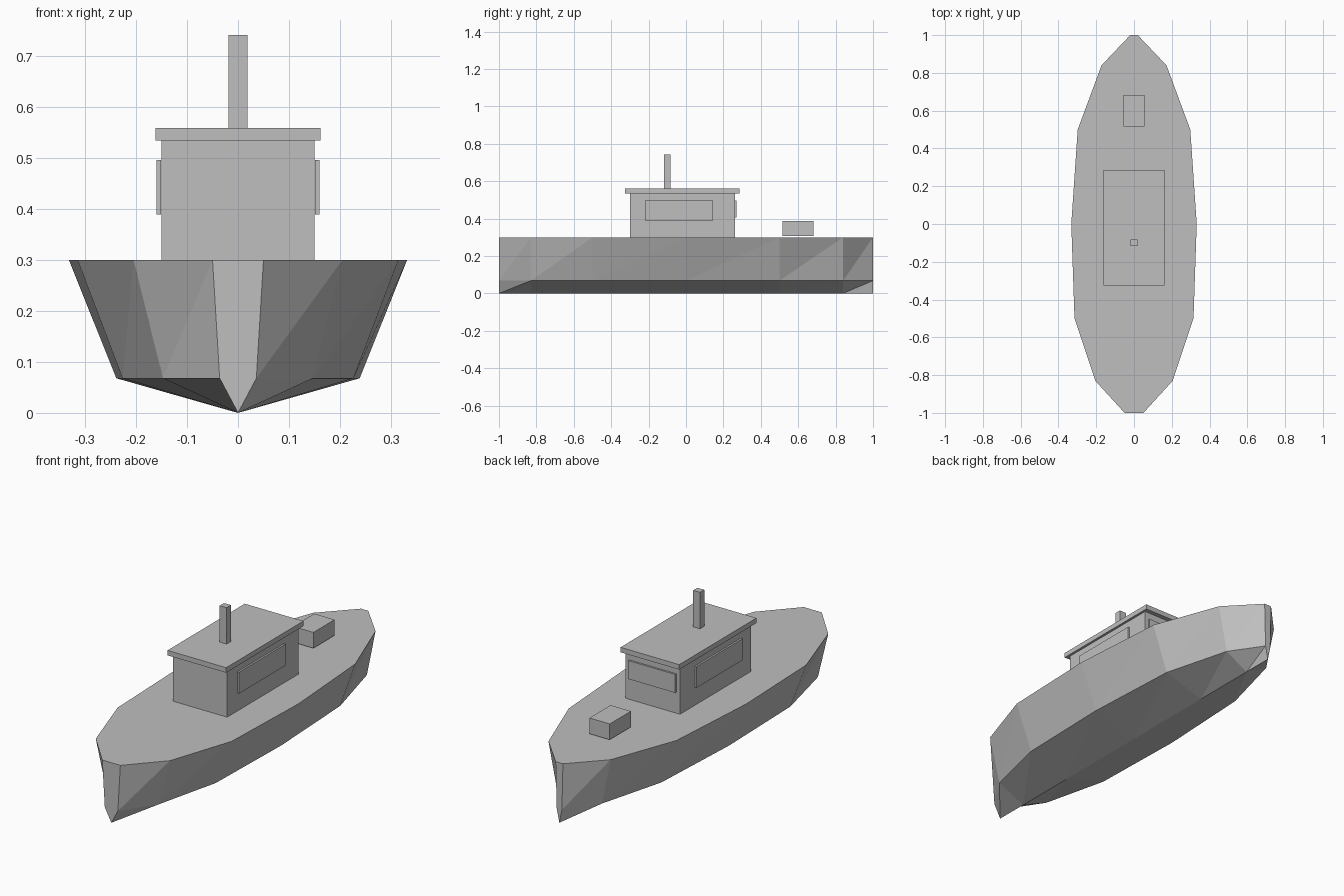
import bpy
import bmesh
from mathutils import Vector

cube = bpy.data.objects.get("Cube")
if cube:
    bpy.data.objects.remove(cube, do_unlink=True)

# Single grey for the whole boat
GREY = (0.52, 0.52, 0.52, 1.0)
grey = bpy.data.materials.new("plain grey")
grey.use_nodes = True
grey.diffuse_color = GREY
grey.node_tree.nodes["Principled BSDF"].inputs["Base Color"].default_value = GREY


def add_object(name, bm):
    bmesh.ops.recalc_face_normals(bm, faces=bm.faces)
    mesh = bpy.data.meshes.new(name)
    bm.to_mesh(mesh)
    bm.free()
    mesh.materials.append(grey)
    obj = bpy.data.objects.new(name, mesh)
    bpy.context.collection.objects.link(obj)
    return obj


def box(name, low, high):
    """Axis-aligned box between two corners."""
    low, high = Vector(low), Vector(high)
    bm = bmesh.new()
    bmesh.ops.create_cube(bm, size=1)
    bmesh.ops.scale(bm, vec=high - low, verts=bm.verts)
    bmesh.ops.translate(bm, vec=(low + high) / 2, verts=bm.verts)
    return add_object(name, bm)


def hull(name, stations, deck_z, chine_z, chine_ratio):
    """Faceted hull: deck and chine rings closing onto a straight keel."""
    bm = bmesh.new()
    outline = [(w, y) for y, w in stations] + [(-w, y) for y, w in reversed(stations)]
    deck = [bm.verts.new((x, y, deck_z)) for x, y in outline]
    chine = [bm.verts.new((x * chine_ratio, y, chine_z)) for x, y in outline]
    keel = [bm.verts.new((0, y, 0)) for y, w in stations]
    keel += keel[::-1]
    bm.faces.new(deck)
    count = len(outline)
    for lower, upper in ((keel, chine), (chine, deck)):
        for i in range(count):
            j = (i + 1) % count
            for tri in ((lower[i], lower[j], upper[j]), (lower[i], upper[j], upper[i])):
                if len(set(tri)) == 3:
                    bm.faces.new(tri)
    return add_object(name, bm)


# Hull: (y, half width of deck) from bow to stern
hull("hull",
     [(-1, 0.05), (-0.83, 0.205), (-0.5, 0.315), (0, 0.332),
      (0.5, 0.298), (0.84, 0.172), (1, 0.02)],
     deck_z=0.3, chine_z=0.068, chine_ratio=0.72)

# Cabin with overhanging roof and mast
box("cabin", (-0.15, -0.30, 0.30), (0.15, 0.262, 0.535))
box("cabin_roof", (-0.162, -0.325, 0.535), (0.162, 0.285, 0.56))
box("chimney", (-0.019, -0.117, 0.56), (0.019, -0.083, 0.742))

# Window plates on both sides and the rear wall
for name, side in (("left_window", 1), ("right_window", -1)):
    inner, outer = sorted((0.151 * side, 0.16 * side))
    box(name, (inner, -0.22, 0.39), (outer, 0.145, 0.497))
box("rear_window", (-0.13, 0.262, 0.405), (0.13, 0.271, 0.497))

# Storage box on the aft deck
box("deck_box", (-0.056, 0.515, 0.308), (0.056, 0.682, 0.387))
